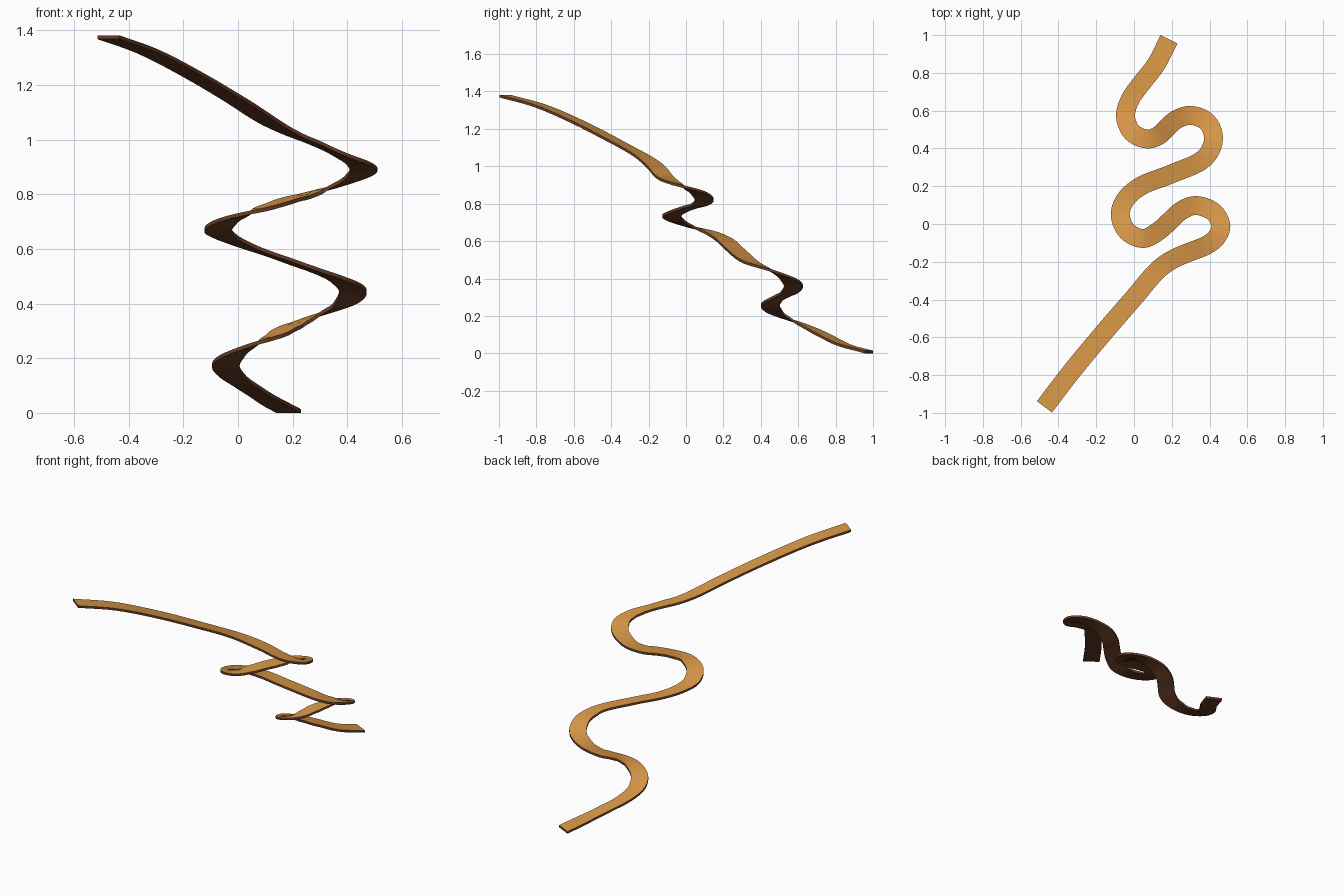
import bpy
import bmesh
import math
from mathutils import Vector

cube = bpy.data.objects.get("Cube")
if cube:
    bpy.data.objects.remove(cube, do_unlink=True)

WIDTH = 0.1
THICKNESS = 0.014
STEPS = 5

# Centre line of the path, from the low back end to the high front end
CENTRE_LINE = [
    (.185, .978, .007), (.117, .845, .044), (.04, .745, .093), (-.02, .66, .135),
    (-.045, .57, .175), (-.01, .485, .215), (.07, .45, .255), (.13, .468, .28),
    (.175, .51, .305), (.22, .55, .325), (.298, .575, .36), (.387, .54, .4),
    (.421, .45, .445), (.375, .35, .485), (.19, .262, .555), (.035, .2, .61),
    (-.045, .13, .645), (-.073, .05, .67), (-.035, -.04, .705), (.05, -.077, .735),
    (.13, -.037, .76), (.19, .016, .78), (.25, .07, .795), (.325, .098, .82),
    (.423, .062, .86), (.46, -.01, .89), (.437, -.07, .915), (.385, -.112, .94),
    (.29, -.15, .985), (.2, -.19, 1.022), (.125, -.245, 1.06), (0, -.39, 1.14),
    (-.16, -.575, 1.235), (-.33, -.78, 1.323), (-.474, -.968, 1.375),
]


def make_material(name, colour):
    material = bpy.data.materials.new(name)
    material.use_nodes = True
    material.diffuse_color = (*colour, 1)
    shader = material.node_tree.nodes["Principled BSDF"]
    shader.inputs["Base Color"].default_value = (*colour, 1)
    shader.inputs["Roughness"].default_value = 0.9
    return material


def smooth_path(points, steps):
    """Centripetal spline through every point, with evenly weighted samples."""
    pts = [Vector(p) for p in points]
    pts = [2 * pts[0] - pts[1]] + pts + [2 * pts[-1] - pts[-2]]
    samples = []
    for a, b, c, d in zip(pts, pts[1:], pts[2:], pts[3:]):
        t1 = math.sqrt((b - a).length)
        t2 = t1 + math.sqrt((c - b).length)
        t3 = t2 + math.sqrt((d - c).length)
        for i in range(steps):
            t = t1 + (t2 - t1) * i / steps
            ab = a.lerp(b, t / t1)
            bc = b.lerp(c, (t - t1) / (t2 - t1))
            cd = c.lerp(d, (t - t2) / (t3 - t2))
            abc = ab.lerp(bc, t / t2)
            bcd = bc.lerp(cd, (t - t1) / (t3 - t1))
            samples.append(abc.lerp(bcd, (t - t1) / (t2 - t1)))
    samples.append(pts[-2])
    return samples


def build_ribbon(name, path, materials):
    """Sweep a level rectangle along the path; only the upper face is light."""
    bm = bmesh.new()
    up = Vector((0, 0, THICKNESS / 2))
    rings = []
    for i, point in enumerate(path):
        along = path[min(i + 1, len(path) - 1)] - path[max(i - 1, 0)]
        side = Vector((-along.y, along.x, 0)).normalized() * WIDTH / 2
        corners = (side + up, up - side, -side - up, side - up)
        rings.append([bm.verts.new(point + corner) for corner in corners])
    for near, far in zip(rings, rings[1:]):
        for k in range(4):
            n = (k + 1) % 4
            face = bm.faces.new((near[k], near[n], far[n], far[k]))
            face.material_index = 0 if k == 0 else 1
    for cap in (rings[0], rings[-1]):
        bm.faces.new(cap).material_index = 1
    bmesh.ops.recalc_face_normals(bm, faces=bm.faces)
    mesh = bpy.data.meshes.new(name)
    bm.to_mesh(mesh)
    bm.free()
    for material in materials:
        mesh.materials.append(material)
    obj = bpy.data.objects.new(name, mesh)
    bpy.context.collection.objects.link(obj)
    return obj


# Winding path: sandy top, brown earth edges and underside
sand = make_material("sand_top", (0.67, 0.30, 0.062))
earth = make_material("brown_earth", (0.145, 0.05, 0.02))
path = build_ribbon("winding_path", smooth_path(CENTRE_LINE, STEPS), (sand, earth))

bpy.ops.object.select_all(action="DESELECT")
path.select_set(True)
bpy.context.view_layer.objects.active = path
bpy.ops.object.shade_smooth_by_angle(angle=math.radians(30))
